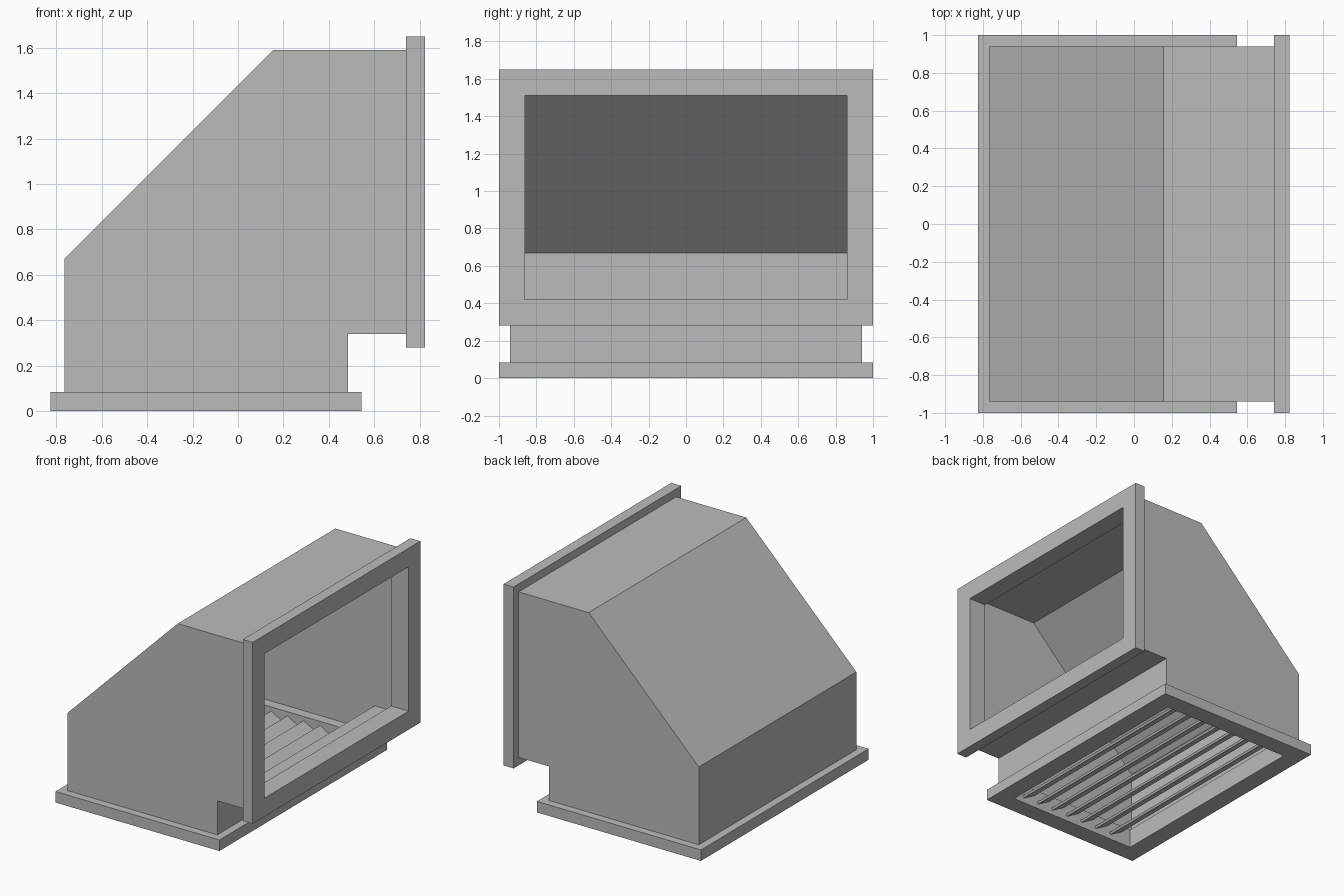
import bpy
import bmesh
import math
from mathutils import Vector

old = bpy.data.objects.get("Cube")
if old:
    bpy.data.objects.remove(old, do_unlink=True)

# One plain sheet-metal colour
metal = bpy.data.materials.new("grey_metal")
metal.use_nodes = True
colour = (0.5, 0.5, 0.5, 1)
metal.diffuse_color = colour
metal.node_tree.nodes["Principled BSDF"].inputs["Base Color"].default_value = colour


def finish(name, bm):
    bmesh.ops.recalc_face_normals(bm, faces=bm.faces)
    mesh = bpy.data.meshes.new(name)
    bm.to_mesh(mesh)
    bm.free()
    mesh.materials.append(metal)
    obj = bpy.data.objects.new(name, mesh)
    bpy.context.collection.objects.link(obj)
    return obj


def angle_frame(name, place, half):
    """Rectangular frame swept from an L section of (inset, depth) points."""
    section = [(0, 0), (0.14, 0), (0.14, 0.145),
               (0.062, 0.145), (0.062, 0.083), (0, 0.083)]
    bm = bmesh.new()
    loops = []
    for inset, depth in section:
        u, v = half - inset, 1 - inset
        loops.append([bm.verts.new(place(a * u, b * v, depth))
                      for a, b in ((-1, -1), (1, -1), (1, 1), (-1, 1))])
    for i, loop in enumerate(loops):
        nxt = loops[(i + 1) % len(loops)]
        for j in range(4):
            k = (j + 1) % 4
            bm.faces.new((loop[j], loop[k], nxt[k], nxt[j]))
    return finish(name, bm)


# Flanged frames round the bottom and side openings
mid_x, mid_z, half = -0.14, 0.965, 0.685
angle_frame("bottom_flange", lambda u, v, d: Vector((mid_x + u, v, d)), half)
angle_frame("side_flange", lambda u, v, d: Vector((0.823 - d, v, mid_z + u)), half)

# Thin hood shell, open at the bottom and at the side flange
profile = [(0.485, 0.083), (0.485, 0.34), (0.74, 0.34), (0.74, 1.59),
           (0.155, 1.59), (-0.765, 0.67), (-0.765, 0.083)]
bm = bmesh.new()
front = [bm.verts.new((x, -0.94, z)) for x, z in profile]
back = [bm.verts.new((x, 0.94, z)) for x, z in profile]
bm.faces.new(front)
bm.faces.new(back[::-1])
for i in range(len(profile) - 1):
    if i != 2:
        bm.faces.new((front[i], front[i + 1], back[i + 1], back[i]))
finish("hood_shell", bm)

# Sloping louvre blades across the bottom opening
count = 7
pitch = 2 * (half - 0.14) / (count + 1)
for i in range(count):
    bm = bmesh.new()
    bmesh.ops.create_cube(bm, size=1)
    bmesh.ops.scale(bm, vec=(0.125, 1.72, 0.018), verts=bm.verts)
    blade = finish(f"louvre_blade_{i + 1}", bm)
    blade.location = (mid_x + (i - (count - 1) / 2) * pitch, 0, 0.075)
    blade.rotation_euler.y = math.radians(30)
